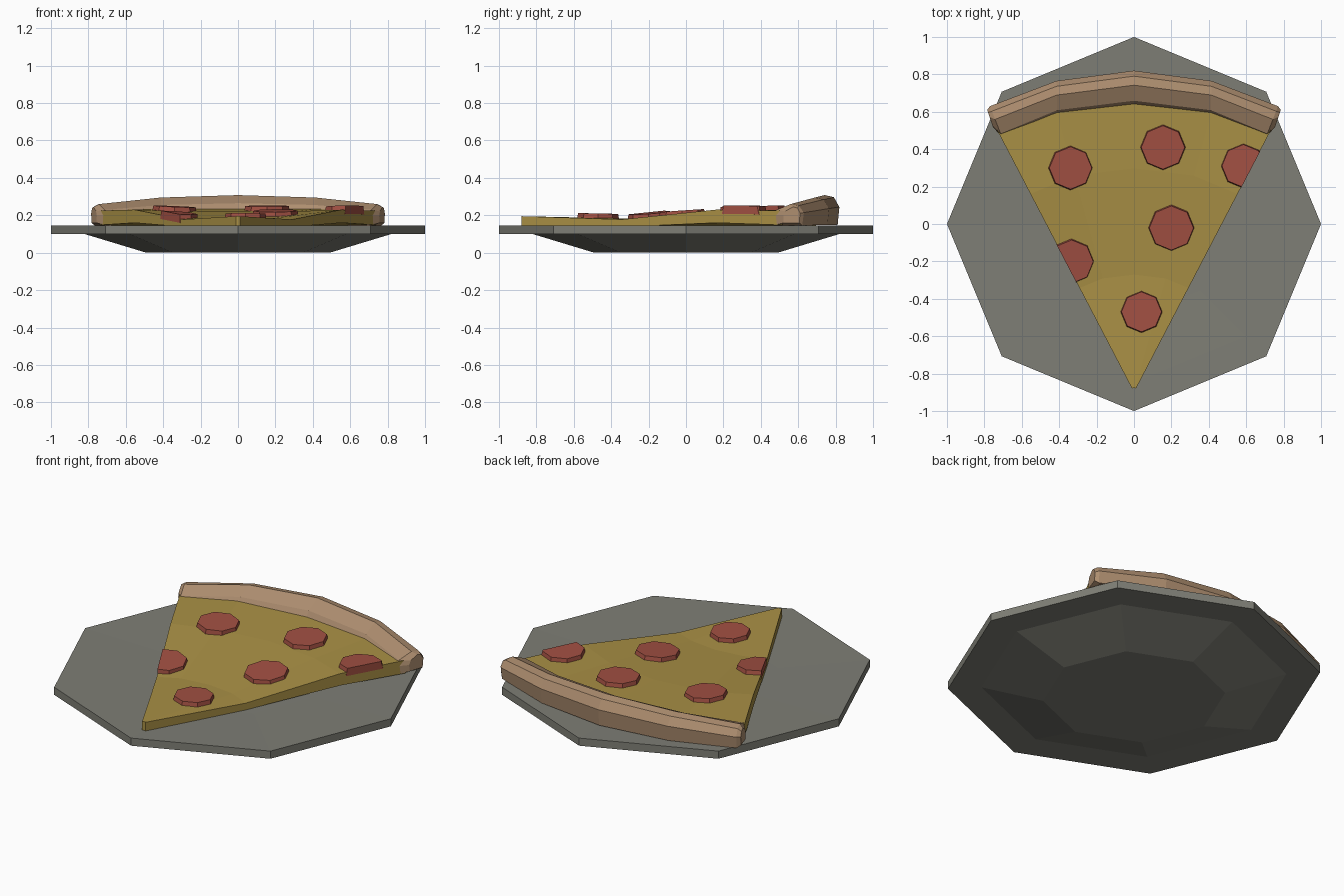
import bpy, bmesh, math
from mathutils import Vector
from mathutils.bvhtree import BVHTree

if "Cube" in bpy.data.objects:
    bpy.data.objects.remove(bpy.data.objects["Cube"])


def material(name, rgb):
    m = bpy.data.materials.new(name)
    m.diffuse_color = (*rgb, 1)
    m.use_nodes = True
    m.node_tree.nodes["Principled BSDF"].inputs["Base Color"].default_value = m.diffuse_color
    return m


STONE = material("plate_grey", (0.21, 0.21, 0.18))
CHEESE = material("cheese", (0.40, 0.28, 0.06))
CRUST = material("crust", (0.42, 0.27, 0.16))
MEAT = material("pepperoni", (0.36, 0.08, 0.055))


def finish(name, bm, mat):
    bmesh.ops.recalc_face_normals(bm, faces=bm.faces)
    me = bpy.data.meshes.new(name)
    bm.to_mesh(me)
    bm.free()
    me.materials.append(mat)
    ob = bpy.data.objects.new(name, me)
    bpy.context.collection.objects.link(ob)
    return ob


def loft(name, rings, mat):
    """Skin closed rings of points and cap both ends."""
    bm = bmesh.new()
    vs = [[bm.verts.new(p) for p in r] for r in rings]
    n = len(vs[0])
    for a, b in zip(vs, vs[1:]):
        for i in range(n):
            j = (i + 1) % n
            bm.faces.new((a[i], a[j], b[j], b[i]))
    bm.faces.new(vs[0])
    bm.faces.new(vs[-1])
    return finish(name, bm, mat)


# Octagonal plate with a thin rim and tapered underside
def octagon(r, z):
    return [(r * math.cos(i * math.pi / 4), r * math.sin(i * math.pi / 4), z) for i in range(8)]


loft("plate", [octagon(r, z) for r, z in
               ((0.49, 0), (0.82, 0.1), (1, 0.1), (1, 0.145), (0.85, 0.143), (0.5, 0.138))], STONE)

# Cheese slice: rows fan out from the tip, slightly wavy
TIP = Vector((0, -0.9))
BACK = [Vector(p) for p in ((-0.71, 0.46), (-0.41, 0.585), (0, 0.635), (0.41, 0.585), (0.71, 0.46))]
ROWS = [(0.015, 0.195, 0.143, 0.195, 0.143), (0.41, 0.178, 0.138, 0.182, 0.135),
        (0.78, 0.23, 0.16, 0.222, 0.14), (1.04, 0.225, 0.148, 0.235, 0.145)]
rings = []
for t, edge_top, edge_bot, mid_top, mid_bot in ROWS:
    top, bottom = [], []
    for k, p in enumerate(BACK):
        q = TIP + (p - TIP) * t
        e = k in (0, 4)
        top.append((q.x, q.y, edge_top if e else mid_top))
        bottom.append((q.x, q.y, edge_bot if e else mid_bot))
    rings.append(top + bottom[::-1])
cheese = loft("cheese_slice", rings, CHEESE)

# Crust: one profile swept round the back, tapering at the ends
PROFILE = [(0.03, 0), (0, 0.45), (0.13, 0.73), (0.58, 1), (0.84, 0.93), (1, 0.6), (0.95, 0)]
HALF = [((0, 0.635), (0, 0.82), 0.148, 0.308), ((0.41, 0.585), (0.415, 0.765), 0.148, 0.295),
        ((0.705, 0.462), (0.77, 0.63), 0.146, 0.26), ((0.755, 0.52), (0.785, 0.61), 0.16, 0.245)]
stations = [((-a[0], a[1]), (-b[0], b[1]), lo, hi) for a, b, lo, hi in HALF[:0:-1]] + HALF
rings = []
for a, b, lo, hi in stations:
    a, b = Vector(a), Vector(b)
    rings.append([(*a.lerp(b, u), lo + (hi - lo) * v) for u, v in PROFILE])
loft("crust", rings, CRUST)

# Pepperoni discs resting on the cheese, cut flush with the slice sides
tree = BVHTree.FromObject(cheese, bpy.context.evaluated_depsgraph_get())
for i, (x, y, r) in enumerate(((-0.34, 0.30, 0.122), (0.155, 0.41, 0.125), (0.2, -0.02, 0.127),
                               (0.04, -0.47, 0.115), (-0.335, -0.2, 0.125), (0.585, 0.31, 0.123))):
    hit, normal, _, _ = tree.ray_cast(Vector((x, y, 1)), Vector((0, 0, -1)))
    bm = bmesh.new()
    bmesh.ops.create_cone(bm, cap_ends=True, segments=8, radius1=r, radius2=r * 0.93, depth=0.045)
    tilt = Vector((0, 0, 1)).rotation_difference(normal).to_matrix()
    bmesh.ops.rotate(bm, matrix=tilt, verts=bm.verts)
    bmesh.ops.translate(bm, vec=(x, y, hit.z + 0.001), verts=bm.verts)
    for s in (-1, 1):
        bmesh.ops.bisect_plane(bm, geom=bm.verts[:] + bm.edges[:] + bm.faces[:],
                               plane_co=(s * 0.002, -0.9, 0), plane_no=(s * 1.36, -0.71, 0),
                               clear_outer=True)
        bmesh.ops.holes_fill(bm, edges=[e for e in bm.edges if e.is_boundary])
    finish(f"pepperoni_{i + 1}", bm, MEAT)
